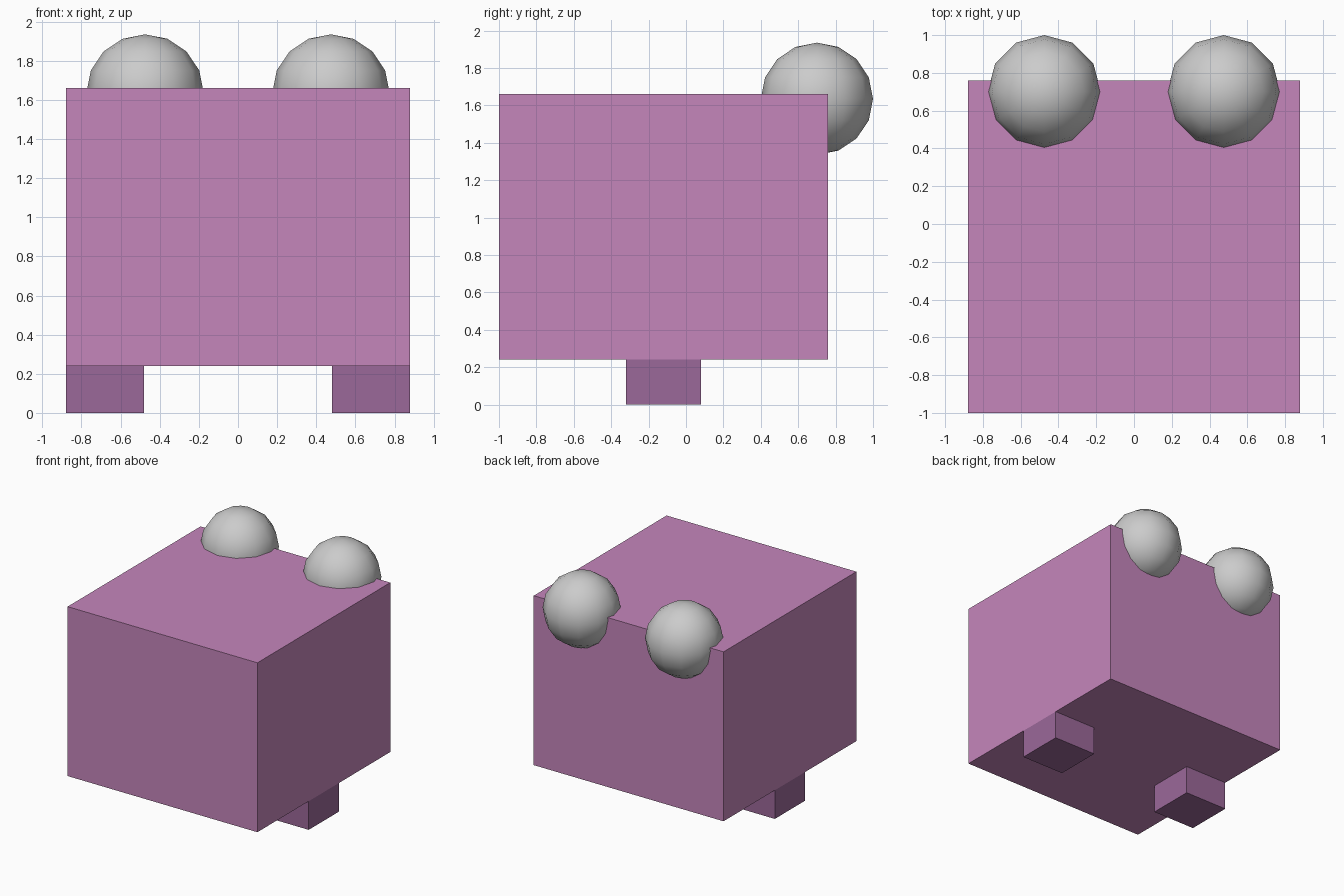
import bpy

if "Cube" in bpy.data.objects:
    bpy.data.objects.remove(bpy.data.objects["Cube"])


def material(name, rgb):
    m = bpy.data.materials.new(name)
    m.diffuse_color = (*rgb, 1)
    m.use_nodes = True
    m.node_tree.nodes["Principled BSDF"].inputs["Base Color"].default_value = m.diffuse_color
    return m


def box(name, lo, hi, mat):
    centre = [(a + b) / 2 for a, b in zip(lo, hi)]
    bpy.ops.mesh.primitive_cube_add(size=1, location=centre)
    ob = bpy.context.object
    ob.name = name
    ob.scale = [b - a for a, b in zip(lo, hi)]
    bpy.ops.object.transform_apply(location=False, rotation=False, scale=True)
    ob.data.materials.append(mat)
    return ob


pink = material("pink", (0.56, 0.24, 0.50))
plum = material("plum", (0.33, 0.14, 0.32))

# Blocky body
box("body", (-0.88, -1.0, 0.24), (0.88, 0.76, 1.66), pink)

for side, s in (("left", -1), ("right", 1)):
    # Foot under each side, flush with the body's outer face
    x = sorted((s * 0.48, s * 0.88))
    box(f"{side}_foot", (x[0], -0.32, 0.0), (x[1], 0.08, 0.24), plum)

    # Ball set into the top back edge
    bpy.ops.mesh.primitive_uv_sphere_add(
        segments=12, ring_count=8, radius=0.3, location=(s * 0.475, 0.70, 1.635))
    bpy.context.object.name = f"{side}_ball"
    bpy.ops.object.shade_smooth()
